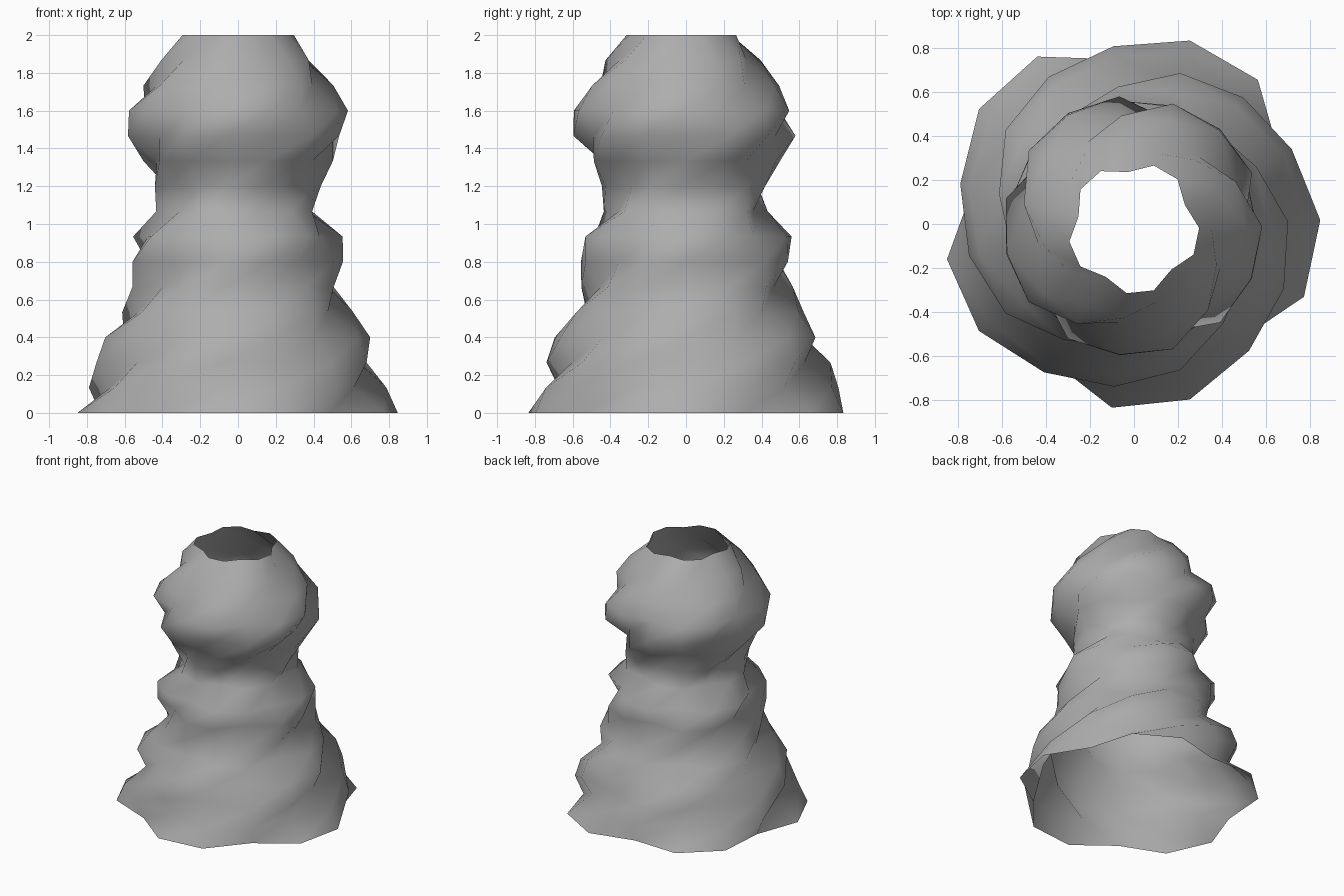
import bpy, bmesh
from math import cos, sin, radians

if "Cube" in bpy.data.objects:
    bpy.data.objects.remove(bpy.data.objects["Cube"])

SIDES = 15          # five lobes, three points each
STEP = 360 / SIDES  # the lobes shift by one step per ring
HEIGHT = 2.0
# ridge radius of each ring, bottom to top
PROFILE = [.857, .796, .756, .709, .618, .563, .563, .561,
           .436, .444, .507, .591, .586, .508, .413, .298]
LAST = len(PROFILE) - 1

bm = bmesh.new()

# lobed rings with a slight lean, grooves winding upward
rings = []
for i, radius in enumerate(PROFILE):
    t = i / LAST
    cx, cy = -.011 + .009 * t, .018 - .036 * t
    ring = []
    for j in range(SIDES):
        a = radians(STEP * j)
        r = radius * (.857 if (j - i) % 3 == 1 else 1)
        ring.append(bm.verts.new((cx + r * cos(a), cy + r * sin(a), HEIGHT * t)))
    rings.append(ring)

# open wall between neighbouring rings
for low, high in zip(rings, rings[1:]):
    for j in range(SIDES):
        k = (j + 1) % SIDES
        bm.faces.new((low[j], low[k], high[k], high[j])).smooth = True

mesh = bpy.data.meshes.new("twisted_vase")
bm.to_mesh(mesh)
bm.free()
vase = bpy.data.objects.new("twisted_vase", mesh)
bpy.context.collection.objects.link(vase)

# darker grey
grey = bpy.data.materials.new("dark_grey")
grey.diffuse_color = (.42, .42, .42, 1)
grey.use_nodes = True
grey.node_tree.nodes["Principled BSDF"].inputs["Base Color"].default_value = grey.diffuse_color
mesh.materials.append(grey)
